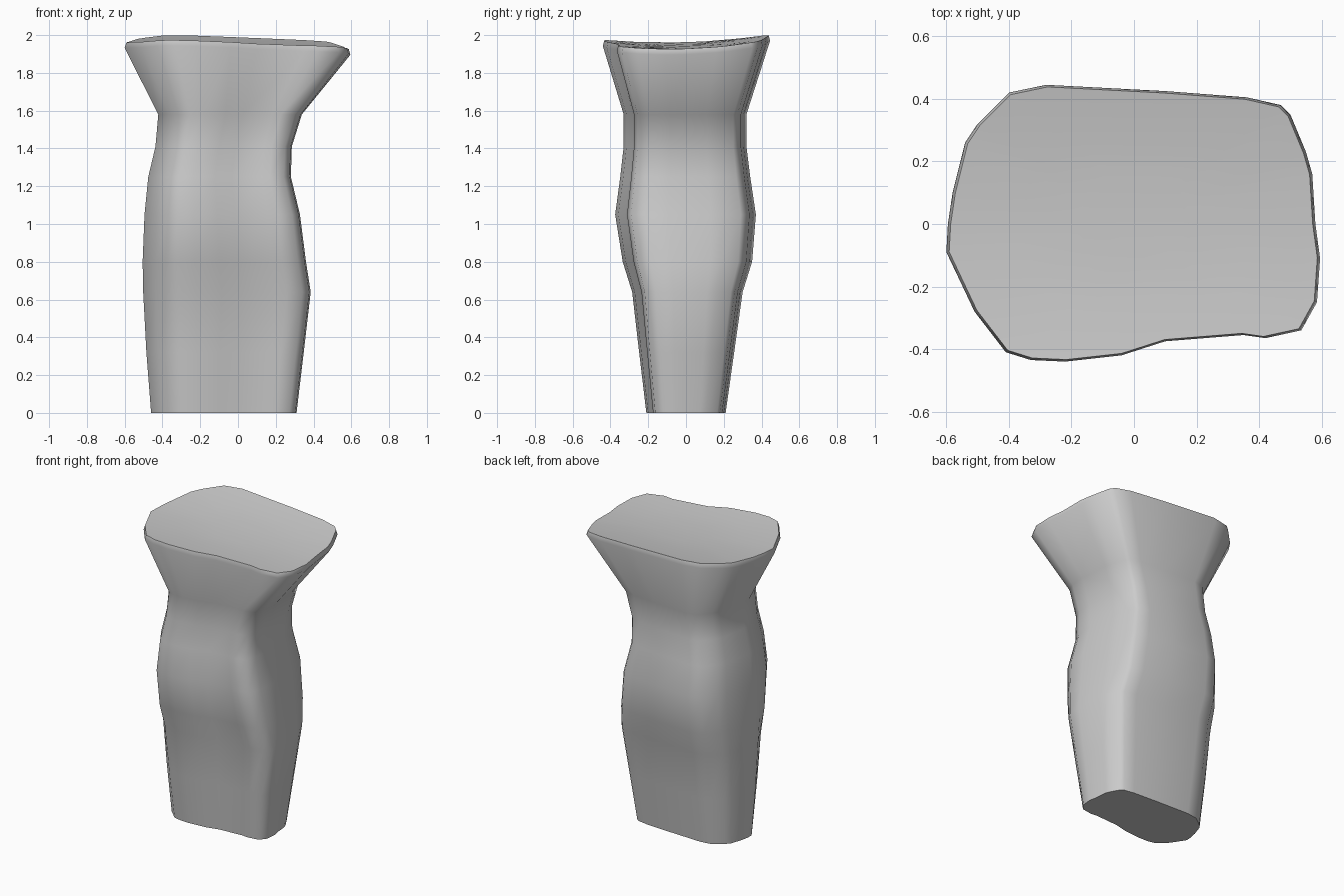
import bpy
import bmesh
import math

if "Cube" in bpy.data.objects:
    bpy.data.objects.remove(bpy.data.objects["Cube"])

# Rim outline seen from above, counterclockwise
OUTLINE = [
    (0.595, -0.11), (0.585, -0.25), (0.535, -0.34), (0.42, -0.365), (0.35, -0.355),
    (0.10, -0.375), (-0.04, -0.42), (-0.22, -0.44), (-0.33, -0.435), (-0.41, -0.41),
    (-0.51, -0.28), (-0.60, -0.09), (-0.595, 0.0), (-0.58, 0.10), (-0.54, 0.26),
    (-0.50, 0.32), (-0.40, 0.42), (-0.28, 0.445), (0.10, 0.425), (0.36, 0.405),
    (0.47, 0.38), (0.50, 0.35), (0.55, 0.23), (0.57, 0.16), (0.58, 0.0)]

# Body sections: z, x min, x max, y min, y max
SECTIONS = [
    (0.00, -0.46, 0.31, -0.21, 0.21),
    (0.32, -0.485, 0.348, -0.248, 0.255),
    (0.64, -0.502, 0.385, -0.285, 0.30),
    (0.80, -0.505, 0.36, -0.335, 0.35),
    (1.05, -0.495, 0.328, -0.375, 0.37),
    (1.25, -0.475, 0.28, -0.348, 0.34),
    (1.41, -0.437, 0.285, -0.33, 0.32),
    (1.58, -0.422, 0.338, -0.33, 0.32)]


def fit(x0, x1, y0, y1):
    """Outline stretched to the given bounds."""
    return [(x0 + (x + 0.6) / 1.195 * (x1 - x0),
             y0 + (y + 0.44) / 0.885 * (y1 - y0)) for x, y in OUTLINE]


def top_z(x, y):
    """Gently warped top surface."""
    return min(2.0, 1.945 + 0.17 * y * y - 0.03 * x + 0.03 * y)


def add_ring(bm, points):
    return [bm.verts.new(p) for p in points]


def bridge(bm, a, b):
    n = len(a)
    for i in range(n):
        j = (i + 1) % n
        # outline runs clockwise, so wind the quads outward accordingly
        bm.faces.new((a[j], a[i], b[i], b[j]))


bm = bmesh.new()
# Waisted column
rings = [add_ring(bm, [(x, y, z) for x, y in fit(*b)]) for z, *b in SECTIONS]
# Flared rim with a thin rounded lip
rings.append(add_ring(bm, [(x, y, top_z(x, y) - 0.03) for x, y in OUTLINE]))
# Warped top surface closing toward the middle
for s in (0.985, 0.9, 0.6, 0.3):
    rings.append(add_ring(bm, [(x * s, y * s, top_z(x * s, y * s)) for x, y in OUTLINE]))
for a, b in zip(rings, rings[1:]):
    bridge(bm, a, b)
bm.faces.new(rings[0])
bm.faces.new(rings[-1])
bmesh.ops.recalc_face_normals(bm, faces=bm.faces)

mesh = bpy.data.meshes.new("flared_pillar")
bm.to_mesh(mesh)
bm.free()
pillar = bpy.data.objects.new("flared_pillar", mesh)
bpy.context.collection.objects.link(pillar)
bpy.context.view_layer.objects.active = pillar
pillar.select_set(True)
bpy.ops.object.shade_smooth_by_angle(angle=math.radians(60))
